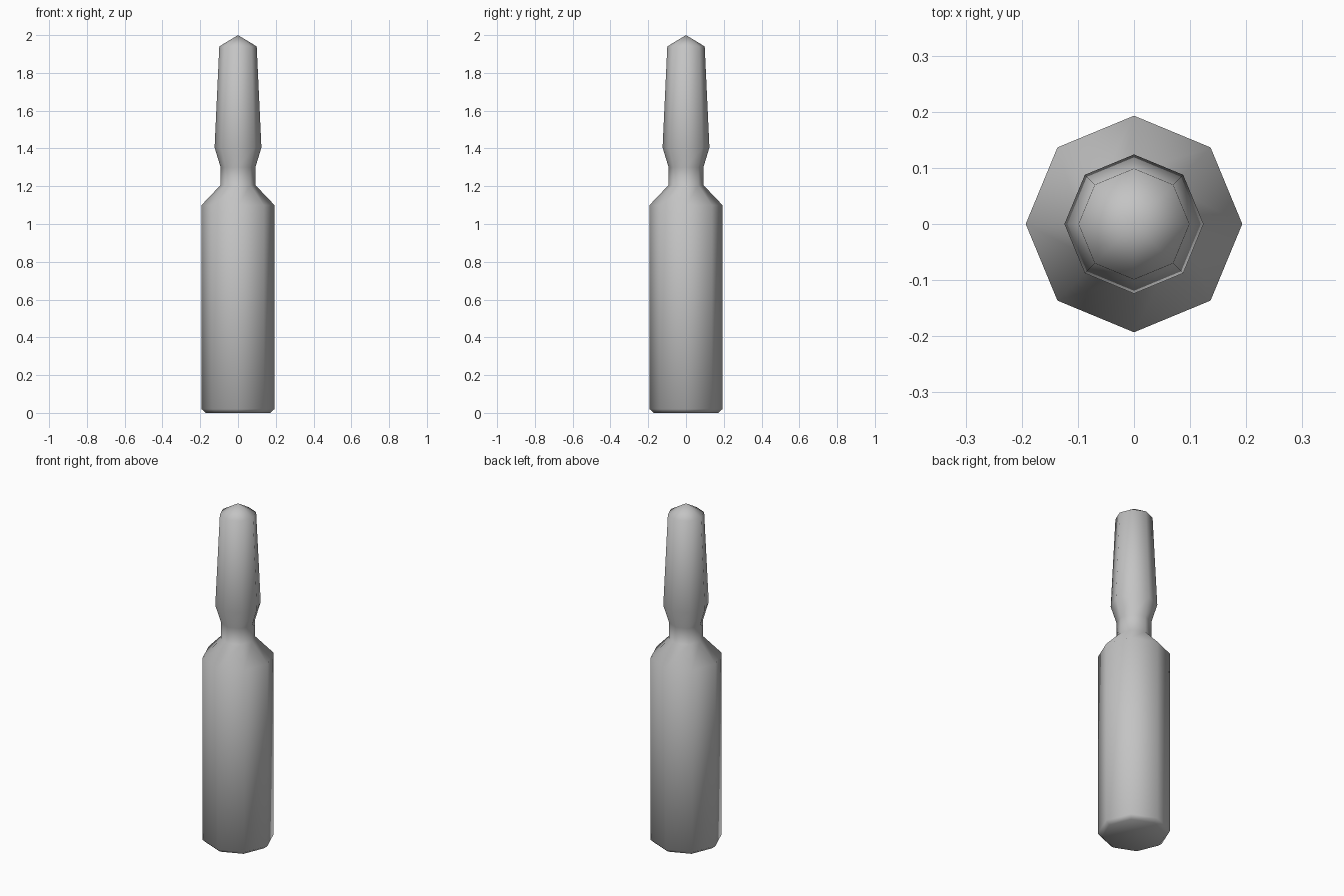
import bpy, bmesh
from math import cos, sin, pi

cube = bpy.data.objects.get("Cube")
if cube:
    bpy.data.objects.remove(cube, do_unlink=True)

SIDES = 8

# Single grey material
grey = bpy.data.materials.new("glass_grey")
grey.use_nodes = True
colour = (0.55, 0.55, 0.55, 1)
grey.diffuse_color = colour
grey.node_tree.nodes["Principled BSDF"].inputs["Base Color"].default_value = colour

# Profile as (radius, height): base bevel, body, shoulder, neck, bulge, taper
profile = [(0.17, 0), (0.193, 0.02), (0.193, 1.1), (0.093, 1.205),
           (0.092, 1.3), (0.124, 1.405), (0.099, 1.94)]
tip_height = 2.0


def ring(bm, radius, height):
    return [bm.verts.new((radius * cos(2 * pi * i / SIDES),
                          radius * sin(2 * pi * i / SIDES), height))
            for i in range(SIDES)]


# Eight-sided ampoule, turned from the profile
bm = bmesh.new()
rings = [ring(bm, r, z) for r, z in profile]
tip = bm.verts.new((0, 0, tip_height))
bm.faces.new(rings[0][::-1])
for i in range(SIDES):
    j = (i + 1) % SIDES
    for low, high in zip(rings, rings[1:]):
        bm.faces.new((low[i], low[j], high[j], high[i]))
    bm.faces.new((rings[-1][i], rings[-1][j], tip))
for face in bm.faces:
    face.smooth = True

mesh = bpy.data.meshes.new("ampoule")
bm.to_mesh(mesh)
bm.free()
mesh.materials.append(grey)
ampoule = bpy.data.objects.new("ampoule", mesh)
bpy.context.collection.objects.link(ampoule)
